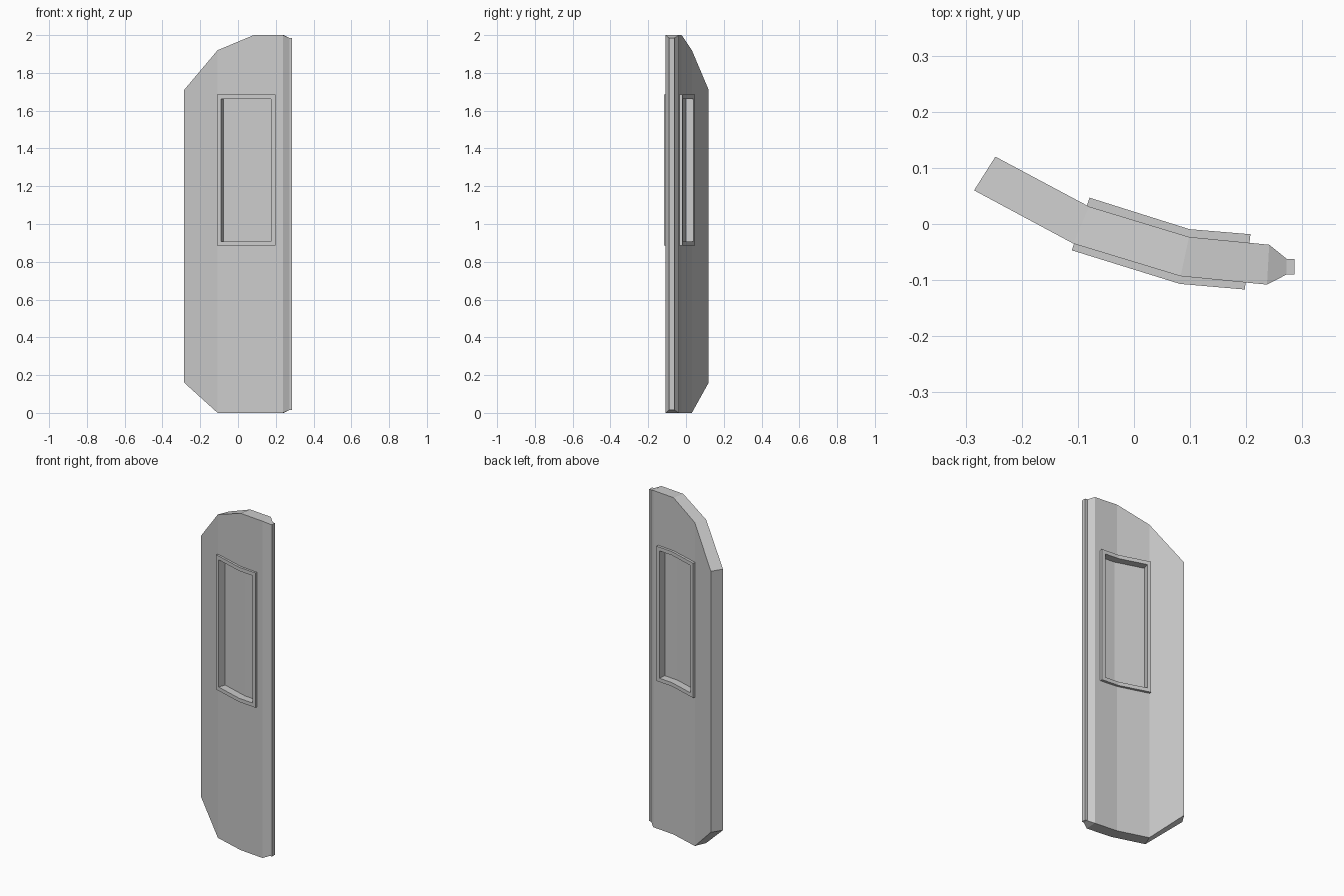
import bpy
import bmesh
from mathutils import Vector

cube = bpy.data.objects.get("Cube")
if cube:
    bpy.data.objects.remove(cube, do_unlink=True)

grey = bpy.data.materials.new("light_grey")
grey.use_nodes = True
GREY = (0.6, 0.6, 0.6, 1)
grey.diffuse_color = GREY
grey.node_tree.nodes["Principled BSDF"].inputs["Base Color"].default_value = GREY


def slab(name, stations):
    """Curved slab: each station is (front xy, back xy, bottom z, top z)."""
    bm = bmesh.new()
    rings = []
    for front, back, low, high in stations:
        corners = [(*front, low), (*back, low), (*back, high), (*front, high)]
        rings.append([bm.verts.new(c) for c in corners])
    for a, b in zip(rings, rings[1:]):
        for i in range(4):
            j = (i + 1) % 4
            bm.faces.new((a[i], a[j], b[j], b[i]))
    bm.faces.new(rings[0])
    bm.faces.new(rings[-1])
    bmesh.ops.recalc_face_normals(bm, faces=bm.faces)
    mesh = bpy.data.meshes.new(name)
    bm.to_mesh(mesh)
    bm.free()
    mesh.materials.append(grey)
    obj = bpy.data.objects.new(name, mesh)
    bpy.context.collection.objects.link(obj)
    return obj


def cut(obj, cutter):
    mod = obj.modifiers.new("opening", 'BOOLEAN')
    mod.operation = 'DIFFERENCE'
    mod.solver = 'EXACT'
    mod.object = cutter
    bpy.context.view_layer.objects.active = obj
    bpy.ops.object.modifier_apply(modifier=mod.name)
    bpy.data.objects.remove(cutter, do_unlink=True)


# Window mid-line: left end, bend, right end, with the direction through the panel
LEFT, BEND, RIGHT = Vector((-0.095, 0)), Vector((0.0905, -0.058)), Vector((0.2025, -0.0675))
THROUGH = [Vector((0.32, 0.947)), Vector((0.17, 0.985)), Vector((0.1, 0.995))]


def window_slab(name, inset, half):
    """Slab following the panel's bend, inset from the frame outline."""
    ends = [LEFT + (BEND - LEFT).normalized() * inset, BEND,
            RIGHT + (BEND - RIGHT).normalized() * inset]
    return slab(name, [(p - n * half, p + n * half, 0.885 + inset, 1.685 - inset)
                       for p, n in zip(ends, THROUGH)])


# Main panel with clipped corners and a tapered edge
panel = slab("door_panel", [
    ((-0.285, 0.06), (-0.247, 0.12), 0.16, 1.71),
    ((-0.108, -0.035), (-0.08, 0.031), 0, 1.92),
    ((0.083, -0.093), (0.098, -0.023), 0, 2),
    ((0.237, -0.108), (0.241, -0.037), 0, 2),
    ((0.272, -0.09), (0.272, -0.062), 0.015, 1.985),
])
cut(panel, window_slab("panel_cutter", 0.011, 0.2))

# Frame lining the opening, proud on both faces
frame = window_slab("window_frame", 0, 0.0495)
cut(frame, window_slab("frame_cutter", 0.022, 0.2))

# Thin recessed pane
window_slab("window_pane", 0.015, 0.006)

# Sealing strip along the tapered edge
slab("edge_strip", [((x, -0.09), (x, -0.062), 0.015, 1.985) for x in (0.272, 0.286)])
